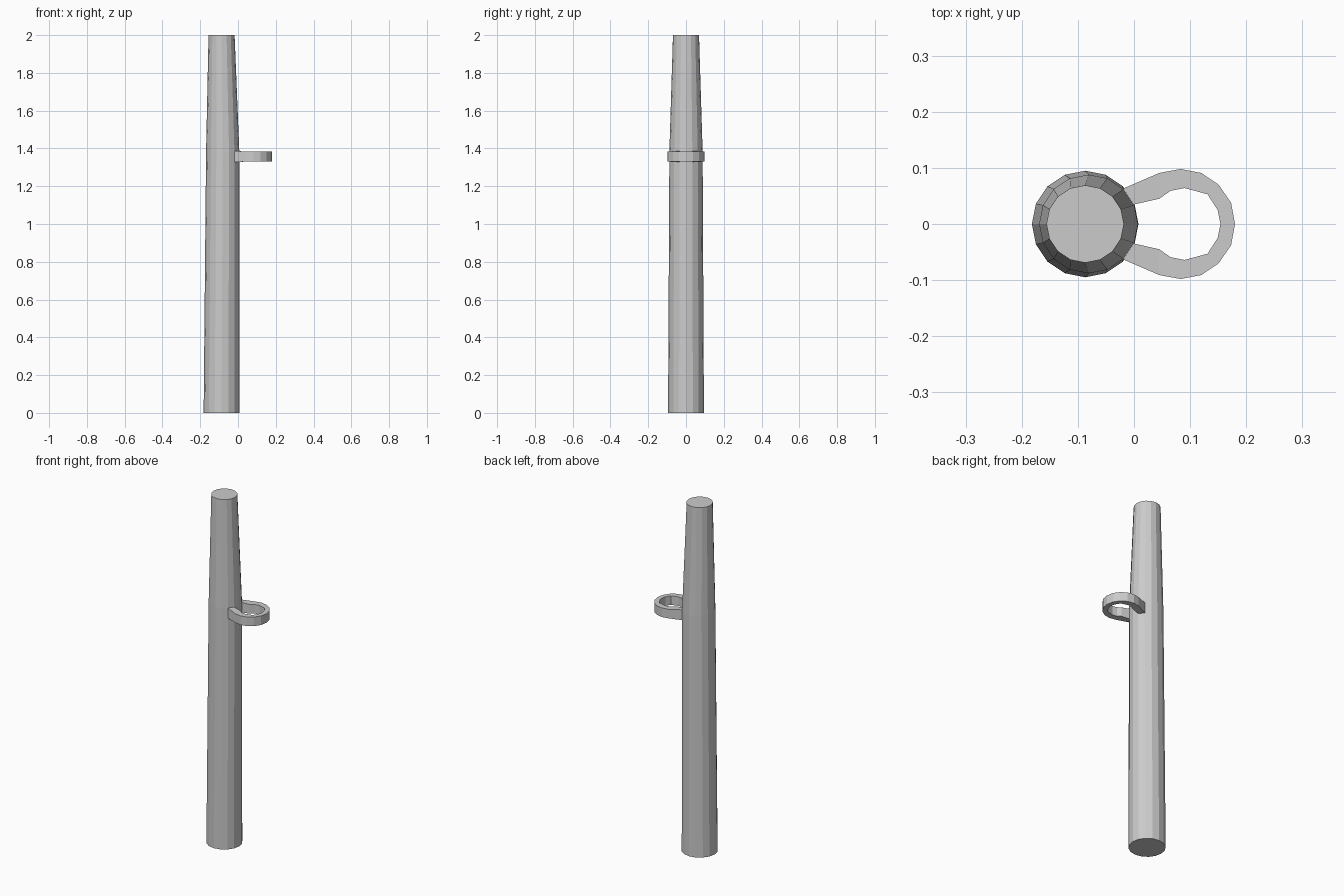
import bpy, bmesh
from math import cos, sin, tau

if "Cube" in bpy.data.objects:
    bpy.data.objects.remove(bpy.data.objects["Cube"])


def make_object(name, bm):
    bmesh.ops.recalc_face_normals(bm, faces=bm.faces[:])
    mesh = bpy.data.meshes.new(name)
    bm.to_mesh(mesh)
    bm.free()
    obj = bpy.data.objects.new(name, mesh)
    bpy.context.collection.objects.link(obj)
    return obj


def loft(name, loops, closed=False):
    """Bridge equal-sized vertex loops; cap the first and last loop."""
    bm = bmesh.new()
    rings = [[bm.verts.new(p) for p in loop] for loop in loops]
    n = len(rings[0])
    for a, b in zip(rings, rings[1:]):
        for i in range(n):
            j = (i + 1) % n
            bm.faces.new((a[i], a[j], b[j], b[i]))
    bm.faces.new(rings[0])
    bm.faces.new(rings[-1])
    return make_object(name, bm)


# Tapered 16-sided pole, slightly bent: (centre x, radius, height)
SIDES = 16
sections = [(-0.087, 0.095, 0), (-0.081, 0.088, 1.385), (-0.087, 0.069, 2)]
loft("pole", [[(x + r * cos(tau * i / SIDES), r * sin(tau * i / SIDES), z)
               for i in range(SIDES)] for x, r, z in sections])

# Open ring bracket: matching outer and inner half outlines, mirrored in y
outer = [(-0.022, 0.062), (0.045, 0.091), (0.083, 0.098), (0.12, 0.091),
         (0.151, 0.07), (0.173, 0.038), (0.18, 0)]
inner = [(-0.008, 0.033), (0.045, 0.045), (0.065, 0.059), (0.09, 0.064),
         (0.131, 0.053), (0.149, 0.025), (0.154, 0)]


def full(half):
    return half + [(x, -y) for x, y in half[-2::-1]]


slices = []
pairs = list(zip(full(outer), full(inner)))
for k, (o, i) in enumerate(pairs):
    flare = 0.004 if k in (0, len(pairs) - 1) else 0
    low, high = 1.331 - flare, 1.383 + flare
    slices.append([(*o, low), (*o, high), (*i, high), (*i, low)])
loft("ring_bracket", slices)
